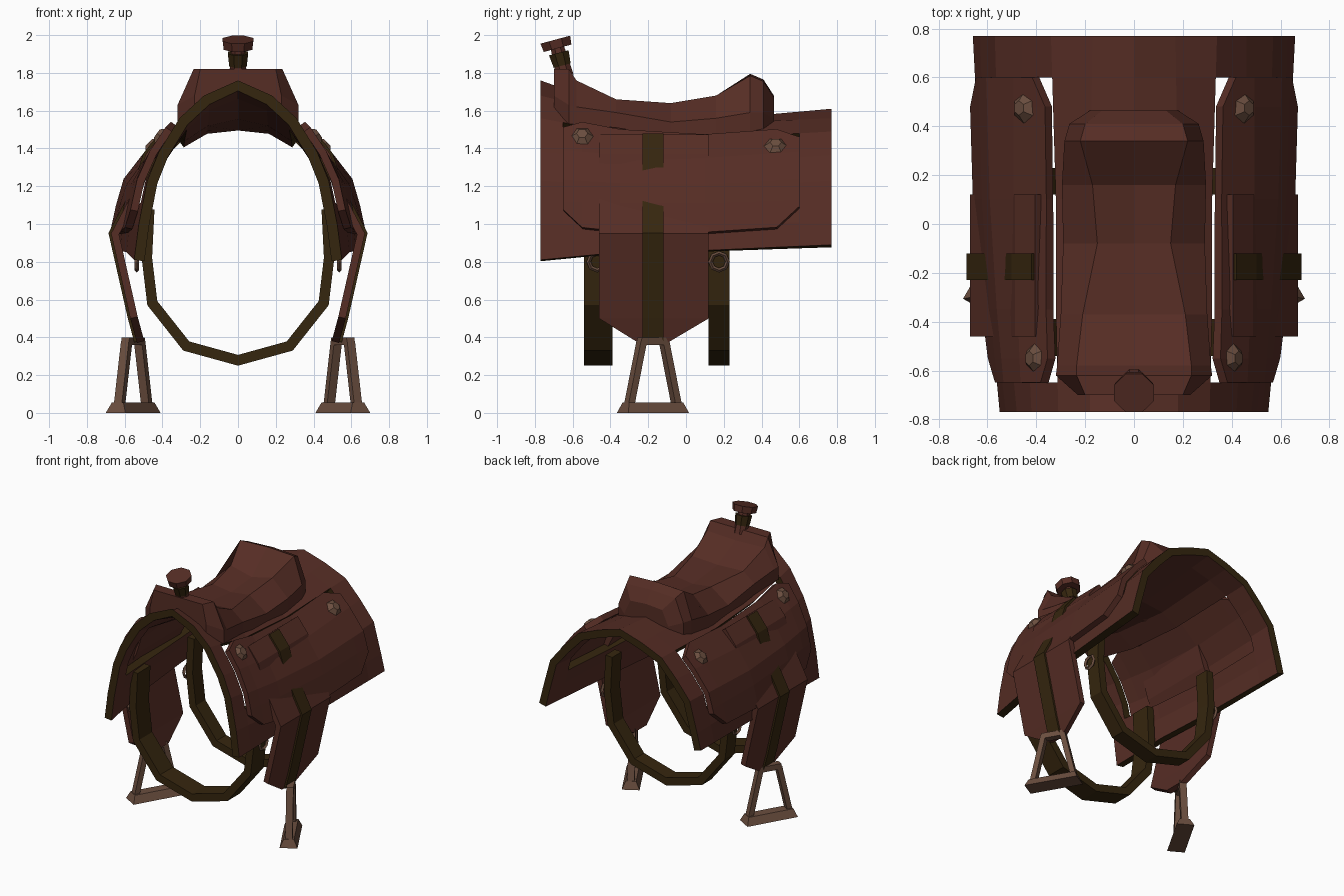
import bpy, bmesh, math
from mathutils import Vector, Matrix

if "Cube" in bpy.data.objects:
    bpy.data.objects.remove(bpy.data.objects["Cube"])


def material(name, col):
    m = bpy.data.materials.new(name)
    m.diffuse_color = (*col, 1)
    m.use_nodes = True
    m.node_tree.nodes["Principled BSDF"].inputs["Base Color"].default_value = m.diffuse_color
    return m


LEATHER = material("brown leather", (0.092, 0.026, 0.018))
DARK = material("dark olive strap", (0.036, 0.019, 0.0045))
TAN = material("tan wood", (0.145, 0.076, 0.049))


def finish(name, bm, mats, mirror=True, thick=0):
    me = bpy.data.meshes.new(name)
    bm.to_mesh(me)
    bm.free()
    ob = bpy.data.objects.new(name, me)
    bpy.context.collection.objects.link(ob)
    for m in mats:
        me.materials.append(m)
    if mirror:
        md = ob.modifiers.new("mirror", 'MIRROR')
        md.use_clip = True
    if thick:
        md = ob.modifiers.new("thickness", 'SOLIDIFY')
        md.thickness = thick
        md.offset = -1
        md.use_even_offset = True
    return ob


def grid(rows, skip=lambda i, j: False, caps=False):
    """Surface through rows of points, optionally with capped ends."""
    bm = bmesh.new()
    vs = [[bm.verts.new(p) for p in r] for r in rows]
    for i in range(len(rows) - 1):
        for j in range(len(rows[0]) - 1):
            if not skip(i, j):
                bm.faces.new((vs[i][j], vs[i][j+1], vs[i+1][j+1], vs[i+1][j]))
    if caps:
        bm.faces.new(vs[0])
        bm.faces.new(vs[-1][::-1])
        bmesh.ops.recalc_face_normals(bm, faces=bm.faces[:])
    return bm


def disc(name, r1, r2, depth, loc, axis, sides, mat, mirror):
    bm = bmesh.new()
    rot = Vector(axis).to_track_quat('Z', 'Y').to_matrix().to_4x4()
    bmesh.ops.create_cone(bm, cap_ends=True, segments=sides, radius1=r1, radius2=r2, depth=depth,
                          matrix=Matrix.Translation(loc) @ rot @ Matrix.Rotation(math.pi / sides, 4, 'Z'))
    return finish(name, bm, [mat], mirror)


# Half arch sections of the pad (x, z) at a few stations along y
KEYS = [
    (-0.77, [(0, 1.76), (.18, 1.68), (.31, 1.56), (.42, 1.38), (.48, 1.23), (.525, 1.0), (.55, .81)]),
    (-0.35, [(0, 1.61), (.18, 1.57), (.32, 1.48), (.44, 1.34), (.52, 1.2), (.575, 1.0), (.59, .85)]),
    (0.10, [(0, 1.55), (.18, 1.53), (.32, 1.45), (.46, 1.32), (.55, 1.19), (.61, 1.0), (.625, .86)]),
    (0.77, [(0, 1.61), (.17, 1.56), (.34, 1.49), (.46, 1.365), (.57, 1.23), (.63, 1.01), (.66, .89)]),
]


def pad_xz(y, t):
    for (ya, a), (yb, b) in zip(KEYS, KEYS[1:]):
        if y <= yb:
            break
    f = (y - ya) / (yb - ya)
    i = min(int(t), 5)
    p, q = (Vector(a[k]).lerp(Vector(b[k]), f) for k in (i, i + 1))
    return p.lerp(q, t - i)


def normal(y, t):
    d = (pad_xz(y, min(t + .4, 6)) - pad_xz(y, max(t - .4, 0))).normalized()
    return Vector((-d.y, 0, d.x)) if t else Vector((0, 0, 1))


def above_pad(y, t, off):
    p = pad_xz(y, t)
    return Vector((p.x, y, p.y)) + normal(y, t) * off


# Pad: arch with an opening under each skirt, dark edges
ys = [-.77, -.65, -.35, .1, .6, .77]
ts = [0, 1, 2, 3, 4, 4.5, 5, 6]


def hole(i, j):
    return 1 <= i <= 3 and 2 <= j <= 4


bm = grid([[above_pad(y, t, 0) for t in ts] for y in ys], hole)
inner = grid([[above_pad(y, t, -.055) for t in ts] for y in ys], hole)
bm.verts.ensure_lookup_table()
top = bm.verts[:]
low = [bm.verts.new(v.co) for v in inner.verts]
inner.free()
pair = dict(zip(top, low))
edges = [e for e in bm.edges if e.is_boundary and max(v.co.x for v in e.verts) > .001]
for f in bm.faces[:]:
    bm.faces.new([pair[v] for v in reversed(f.verts)])
for e in edges:
    a, b = e.link_loops[0].vert, e.link_loops[0].link_loop_next.vert
    bm.faces.new((b, a, pair[a], pair[b])).material_index = 1
bmesh.ops.delete(bm, geom=[v for v in bm.verts if not v.link_faces], context='VERTS')
finish("saddle_pad", bm, [LEATHER, DARK])

# Skirts: side panels with clipped corners
skirt = []
for y, t0, t1 in [(-.65, 2.3, 4.7), (-.55, 2.05, 5.15), (-.35, 2.08, 5.3),
                  (.1, 2.08, 5.35), (.48, 2.05, 5.25), (.6, 2.4, 4.65)]:
    skirt.append([above_pad(y, t, .045) for t in (t0, 3, 4, 4.5, t1)])
finish("skirt", grid(skirt), [LEATHER], thick=.04)

# Fenders, passing under the skirt surface at mid height
PATH = [(.405, 1.475), (.488, 1.37), (.545, 1.19), (.672, .95), (.57, .5), (.535, .37)]
Y0 = [-.46, -.46, -.46, -.46, -.46, -.25]
Y1 = [.12, .12, .12, .12, .12, -.10]
finish("fender", grid([[(x, y, z) for (x, z), y in zip(PATH, side)] for side in (Y0, Y1)]),
       [LEATHER], thick=.04)

# Stirrup straps lying on the fenders
finish("stirrup_strap", grid([[(x + .014, y, z + .003) for x, z in PATH] for y in (-.23, -.12)]),
       [DARK], thick=.03)

# Cinch loops under the belly
LOOP = [(.497, 1.08), (.51, .82), (.48, .57), (.29, .33), (0, .25)]
for name, a, b in (("front_cinch", -.54, -.39), ("rear_cinch", .12, .23)):
    finish(name, grid([[(x, y, z) for x, z in LOOP] for y in (a, b)]), [DARK], thick=.055)

# Cinch rings
for name, y in (("front_cinch_ring", -.47), ("rear_cinch_ring", .175)):
    bpy.ops.mesh.primitive_torus_add(major_segments=8, minor_segments=4, major_radius=.045,
                                     minor_radius=.012)
    ob = bpy.context.object
    ob.name = name
    ob.data.transform(Matrix.Translation((.535, y, .80)) @ Matrix.Rotation(math.pi / 2, 4, 'Y'))
    ob.data.materials.append(TAN)
    ob.modifiers.new("mirror", 'MIRROR')

# Seat with pommel and cantle:
# y, half width, bottom middle z, bottom edge z, shoulder z, top half width, top edge z, top middle z
SEAT = [
    (-.70, .23, 1.70, 1.60, 1.68, .20, 1.82, 1.82),
    (-.62, .32, 1.66, 1.53, 1.63, .235, 1.82, 1.82),
    (-.58, .315, 1.65, 1.53, 1.62, .235, 1.76, 1.75),
    (-.37, .30, 1.58, 1.51, 1.59, .21, 1.66, 1.65),
    (-.08, .29, 1.53, 1.46, 1.54, .15, 1.64, 1.62),
    (.16, .295, 1.53, 1.46, 1.56, .17, 1.68, 1.64),
    (.34, .285, 1.54, 1.46, 1.59, .22, 1.785, 1.795),
    (.41, .265, 1.54, 1.47, 1.59, .20, 1.755, 1.765),
    (.465, .18, 1.54, 1.51, 1.56, .13, 1.67, 1.68),
]
finish("seat", grid([[(0, y, bm_), (w, y, be), (w, y, sh), (tw, y, te), (0, y, tm)]
                     for y, w, bm_, be, sh, tw, te, tm in SEAT], caps=True), [LEATHER])

# Horn, tipped forward
AX = Vector((0, -math.sin(math.radians(15)), math.cos(math.radians(15))))
BASE = Vector((0, -.645, 1.80))
for name, r1, r2, d0, d1, mat in (("horn_neck", .05, .038, -.02, .15, LEATHER),
                                  ("horn_wrap", .05, .058, .04, .11, DARK),
                                  ("horn_cap", .082, .088, .135, .182, LEATHER)):
    disc(name, r1, r2, d1 - d0, BASE + AX * ((d0 + d1) / 2), AX, 8, mat, False)

# Round studs on the skirts
for name, y, t in (("front_stud", -.55, 2.5), ("rear_stud", .475, 2.7)):
    disc(name, .064, .03, .03, above_pad(y, t, .055), normal(y, t), 6, TAN, True)


# Stirrups: turned frames with a flared tread
def bar(name, low, high, zl, zh):
    """Tapered bar between two rectangles (centre, half length, half depth)."""
    bm = bmesh.new()
    for (c, l, d), z in ((low, zl), (high, zh)):
        for sx, sy in ((-1, -1), (1, -1), (1, 1), (-1, 1)):
            bm.verts.new((sx * d, c + sy * l, z))
    bmesh.ops.convex_hull(bm, input=bm.verts[:])
    bmesh.ops.dissolve_limit(bm, angle_limit=.01, verts=bm.verts[:], edges=bm.edges[:])
    bm.transform(Matrix.Translation((.555, -.175, 0)) @ Matrix.Rotation(math.radians(30), 4, 'Z'))
    finish(name, bm, [TAN])


bar("stirrup_tread", (0, .186, .06), (0, .165, .035), 0, .055)
bar("stirrup_top", (0, .09, .024), (0, .08, .024), .36, .40)
for s, side in ((-1, "front"), (1, "back")):
    bar("stirrup_" + side + "_side", (s * .143, .019, .024), (s * .068, .019, .024), .05, .38)
